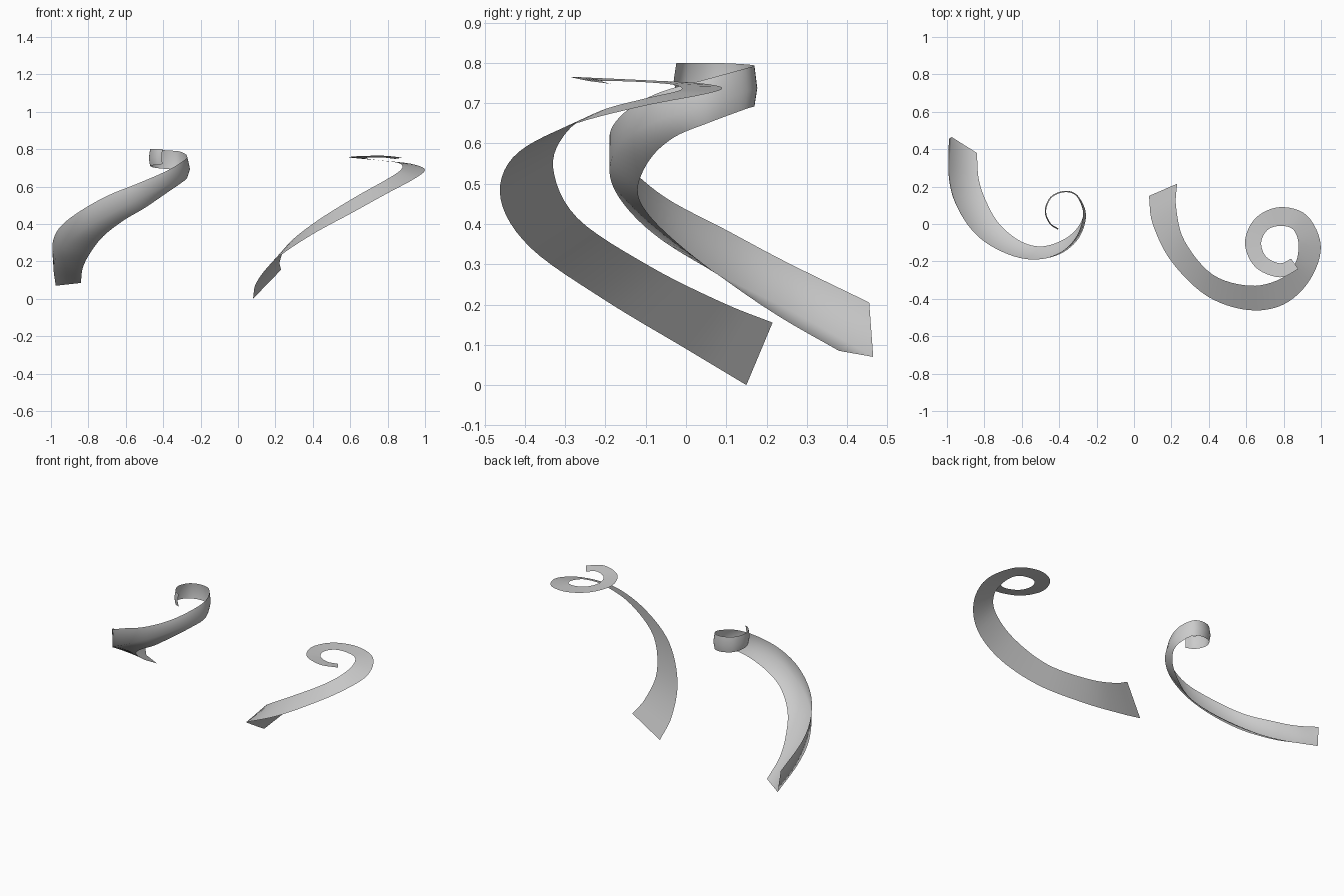
import bpy, bmesh, math
from mathutils import Vector

cube = bpy.data.objects.get("Cube")
if cube:
    bpy.data.objects.remove(cube, do_unlink=True)

# One plain grey for both ribbons
grey = bpy.data.materials.new("plain_grey")
grey.use_nodes = True
colour = (0.6, 0.6, 0.6, 1.0)
grey.diffuse_color = colour
grey.node_tree.nodes["Principled BSDF"].inputs["Base Color"].default_value = colour


def smooth_path(points, steps=6):
    """Catmull-Rom curve through the control points."""
    pts = [Vector(p) for p in points]
    pts = [2 * pts[0] - pts[1]] + pts + [2 * pts[-1] - pts[-2]]
    path = []
    for a, b, c, d in zip(pts, pts[1:], pts[2:], pts[3:]):
        for i in range(steps):
            t = i / steps
            path.append(0.5 * (2 * b + (c - a) * t
                               + (2 * a - 5 * b + 4 * c - d) * t ** 2
                               + (3 * b - a - 3 * c + d) * t ** 3))
    path.append(pts[-2])
    return path


def curl(centre, angles, radii, heights):
    """Control points winding around a vertical axis."""
    points = []
    for angle, radius, height in zip(angles, radii, heights):
        a = math.radians(angle)
        points.append((centre[0] + radius * math.cos(a),
                       centre[1] + radius * math.sin(a), height))
    return points


def make_ribbon(name, rails):
    """Skin a thin ribbon across neighbouring edge rails."""
    bm = bmesh.new()
    rows = [[bm.verts.new(p) for p in smooth_path(rail)] for rail in rails]
    for low, high in zip(rows, rows[1:]):
        for i in range(len(low) - 1):
            bm.faces.new((low[i], low[i + 1], high[i + 1], high[i]))
    for face in bm.faces:
        face.smooth = True
    mesh = bpy.data.meshes.new(name)
    bm.to_mesh(mesh)
    bm.free()
    mesh.materials.append(grey)
    ribbon = bpy.data.objects.new(name, mesh)
    bpy.context.collection.objects.link(ribbon)
    return ribbon


# Flat ribbon: a rising sweep that ends in a level curl
flat_centre = (0.78, -0.1)
flat_angles = (-5, 45, 90, 135, 180, 225, 270, 305)
outer_edge = [(.08, .15, 0), (.1, 0, .09), (.2, -.2, .21), (.39, -.385, .34),
              (.61, -.46, .46), (.8, -.43, .565), (.94, -.3, .64)]
outer_edge += curl(flat_centre, flat_angles,
                   (.22, .205, .19, .185, .187, .185, .185, .172),
                   (.69, .722, .738, .75, .757, .763, .765, .755))
inner_edge = [(.23, .215, .155), (.225, .09, .205), (.27, -.09, .295),
              (.42, -.27, .415), (.62, -.33, .54), (.78, -.295, .63),
              (.86, -.215, .68)]
inner_edge += curl(flat_centre, flat_angles,
                   (.1, .1, .09, .095, .1, .105, .11, .105),
                   (.71, .728, .737, .746, .752, .755, .755, .748))
make_ribbon("flat_ribbon", [outer_edge, inner_edge])

# Folded ribbon: an angled section that straightens into an upright ring
ring_centre = (-0.37, 0.07)
ring_angles = (-10, 50, 90, 135, 180, 220, 250)
top_edge = [(-.99, .455, .205), (-.99, .25, .305), (-.95, .1, .385),
            (-.85, -.05, .465), (-.7, -.15, .55), (-.54, -.19, .615),
            (-.4, -.155, .675), (-.31, -.07, .725)]
top_edge += curl(ring_centre, ring_angles, [.1] * 7,
                 (.76, .786, .793, .797, .8, .8, .8))
fold_edge = [(-.975, .465, .07), (-.985, .27, .18), (-.945, .1, .265),
             (-.84, -.06, .36), (-.69, -.155, .45), (-.54, -.19, .53),
             (-.395, -.16, .6), (-.295, -.075, .655)]
fold_edge += curl(ring_centre, ring_angles, [.115] + [.107] * 6,
                  (.695, .73, .738, .745, .75, .755, .757))
bottom_edge = [(-.84, .38, .085), (-.83, .24, .165), (-.79, .12, .245),
               (-.72, 0, .335), (-.61, -.09, .42), (-.5, -.12, .485),
               (-.39, -.09, .56), (-.31, -.03, .615)]
bottom_edge += curl(ring_centre, ring_angles, [.1] * 7,
                    (.65, .685, .693, .7, .71, .715, .72))
make_ribbon("folded_ribbon", [top_edge, fold_edge, bottom_edge])
